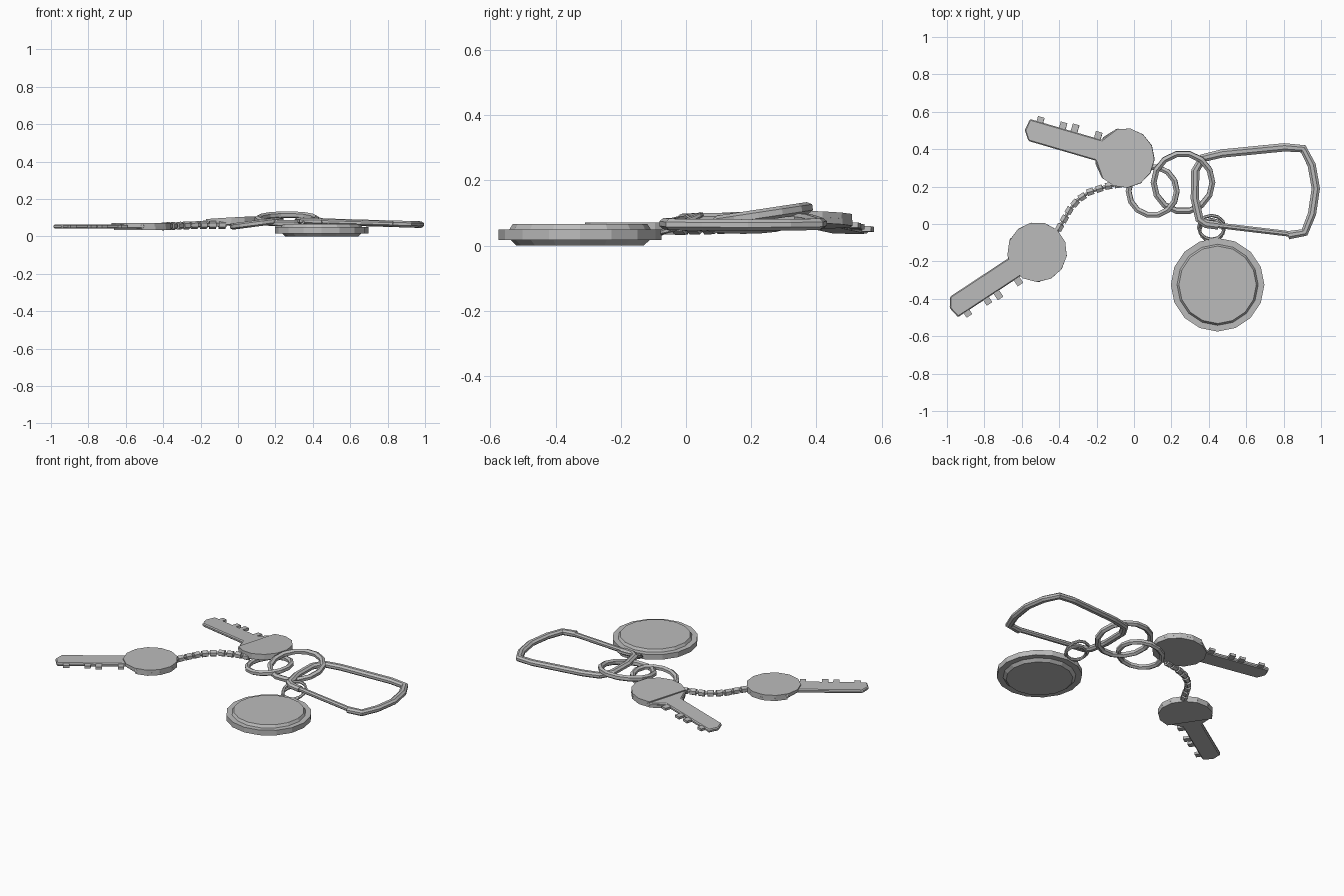
import bpy, bmesh, math
from mathutils import Matrix, Vector

cube = bpy.data.objects.get("Cube")
if cube:
    bpy.data.objects.remove(cube)

GREY = (0.5, 0.5, 0.5, 1)
metal = bpy.data.materials.new("grey metal")
metal.use_nodes = True
metal.diffuse_color = GREY
metal.node_tree.nodes["Principled BSDF"].inputs["Base Color"].default_value = GREY


def finish(name, bm, matrix=Matrix()):
    bmesh.ops.recalc_face_normals(bm, faces=bm.faces)
    mesh = bpy.data.meshes.new(name)
    bm.to_mesh(mesh)
    bm.free()
    mesh.materials.append(metal)
    obj = bpy.data.objects.new(name, mesh)
    obj.matrix_world = matrix
    bpy.context.collection.objects.link(obj)
    return obj


def bridge(bm, loops, closed):
    """Skin a row of equal-sized vertex loops."""
    n = len(loops[0])
    pairs = list(zip(loops, loops[1:]))
    if closed:
        pairs.append((loops[-1], loops[0]))
    for a, b in pairs:
        for i in range(n):
            j = (i + 1) % n
            bm.faces.new((a[i], a[j], b[j], b[i]))
    if not closed:
        bm.faces.new(loops[0])
        bm.faces.new(loops[-1])


def prism(name, outline, low, high, matrix):
    bm = bmesh.new()
    bridge(bm, [[bm.verts.new((x, y, z)) for x, y in outline] for z in (low, high)], False)
    return finish(name, bm, matrix)


def tube(name, path, radius, height, closed, sides=8, matrix=Matrix()):
    """Sweep a flattened polygon section along a path lying near the ground."""
    pts = [Vector(p) for p in path]
    bm = bmesh.new()
    loops = []
    for i, p in enumerate(pts):
        before = pts[i - 1] if closed or i else p
        after = pts[(i + 1) % len(pts)] if closed or i < len(pts) - 1 else p
        t = (after - before).normalized()
        side = t.cross(Vector((0, 0, 1))).normalized()
        up = side.cross(t)
        loop = []
        for k in range(sides):
            a = math.tau * (k + 0.5) / sides
            loop.append(bm.verts.new(p + side * radius * math.cos(a) + up * height * math.sin(a)))
        loops.append(loop)
    bridge(bm, loops, closed)
    return finish(name, bm, matrix)


def circle(radius, sides, z=0):
    return [(radius * math.cos(math.tau * i / sides), radius * math.sin(math.tau * i / sides), z)
            for i in range(sides)]


def ring(name, centre, radius, thick, tilt_x=0, tilt_y=0, sides=14):
    matrix = (Matrix.Translation(centre) @ Matrix.Rotation(tilt_x, 4, "X")
              @ Matrix.Rotation(tilt_y, 4, "Y"))
    tube(name, circle(radius, sides), thick, thick, True, 6, matrix)


def key(name, centre, angle, tilt, flipped):
    """Key with its blade along local x, a cut grip above and a full grip below."""
    m = (Matrix.Translation(centre) @ Matrix.Rotation(math.radians(angle), 4, "Z")
         @ Matrix.Rotation(tilt, 4, "Y"))
    if flipped:
        m = m @ Matrix.Rotation(math.pi, 4, "X")
    disc = [(x, y) for x, y, z in circle(0.16, 13)]
    shoulder = 0.085
    a0 = math.acos(shoulder / 0.16)
    cut = [(0.16 * math.cos(a), 0.16 * math.sin(a))
           for a in (a0 + (math.tau - 2 * a0) * i / 9 for i in range(10))]
    prism(name + "_grip_lower", disc, -0.018, 0, m)
    prism(name + "_grip_upper", cut, 0, 0.018, m)
    blade = [(0, -0.14), (shoulder, -0.14), (0.145, -0.058), (0.545, -0.055), (0.555, 0.01),
             (0.52, 0.06), (0.145, 0.058), (shoulder, 0.14), (0, 0.14)]
    plate = prism(name + "_blade", blade, -0.011, 0.011, m)
    bevel = plate.modifiers.new("edge", "BEVEL")
    bevel.width = 0.006
    bevel.segments = 1
    # Teeth along one edge of the blade
    for i, (x, top) in enumerate([(0.17, 0.095), (0.30, 0.098), (0.365, 0.09), (0.49, 0.083)]):
        tooth = [(x - 0.018, -0.05), (x - 0.018, -top), (x + 0.018, -top), (x + 0.018, -0.05)]
        prism(f"{name}_tooth_{i + 1}", tooth, -0.008, 0.008, m)


key("first_key", (-0.05, 0.353, 0.08), 163.4, 0.06, False)
key("second_key", (-0.518, -0.15, 0.053), 213.7, 0, True)

# Round tag with stepped faces
profile = [(0.195, 0), (0.213, 0.017), (0.25, 0.017), (0.25, 0.05), (0.217, 0.05), (0.207, 0.066)]
bm = bmesh.new()
bridge(bm, [[bm.verts.new(p) for p in circle(r, 16, z)] for r, z in profile], False)
finish("round_tag", bm, Matrix.Translation((0.447, -0.325, 0)))

# Linked rings
ring("small_ring", (0.1, 0.176, 0.07), 0.13, 0.017, 0, -0.13)
ring("large_ring", (0.262, 0.222, 0.093), 0.157, 0.018, 0.15, 0)
ring("tag_ring_upper", (0.415, -0.018, 0.066), 0.07, 0.009, 0.42, 0, 12)
ring("tag_ring_lower", (0.415, -0.035, 0.052), 0.062, 0.008, 0.25, 0, 12)


# Snap hook: bent body and a thinner straight gate
def hook_z(x):
    return 0.083 - 0.03 * (x - 0.32)


body = [(0.45, -0.008), (0.385, 0.0), (0.35, 0.025), (0.325, 0.135), (0.328, 0.285), (0.367, 0.352),
        (0.47, 0.377), (0.805, 0.41), (0.905, 0.402), (0.95, 0.315), (0.972, 0.19),
        (0.952, 0.055), (0.912, -0.045), (0.825, -0.06)]
tube("hook_body", [(x, y, hook_z(x)) for x, y in body], 0.024, 0.019, False)
gate = [(0.43, -0.005), (0.85, -0.055)]
tube("hook_gate", [(x, y, hook_z(x)) for x, y in gate], 0.016, 0.015, False)

# Chain: short barrels spaced along a thin cord
curve = [(-0.06, 0.215, 0.062), (-0.145, 0.202, 0.062), (-0.235, 0.172, 0.06), (-0.30, 0.13, 0.058),
         (-0.345, 0.075, 0.056), (-0.382, 0.01, 0.055), (-0.41, -0.04, 0.053)]
tube("chain_cord", curve, 0.01, 0.01, False, 6)
points = [Vector(p) for p in curve]
lengths = [(b - a).length for a, b in zip(points, points[1:])]
COUNT = 9
for i in range(COUNT):
    d = sum(lengths) * (i + 0.5) / COUNT
    seg = 0
    while d > lengths[seg]:
        d -= lengths[seg]
        seg += 1
    t = (points[seg + 1] - points[seg]).normalized()
    c = points[seg] + t * d
    tube(f"chain_barrel_{i + 1}", [c - t * 0.018, c + t * 0.018], 0.021, 0.021, False, 6)
